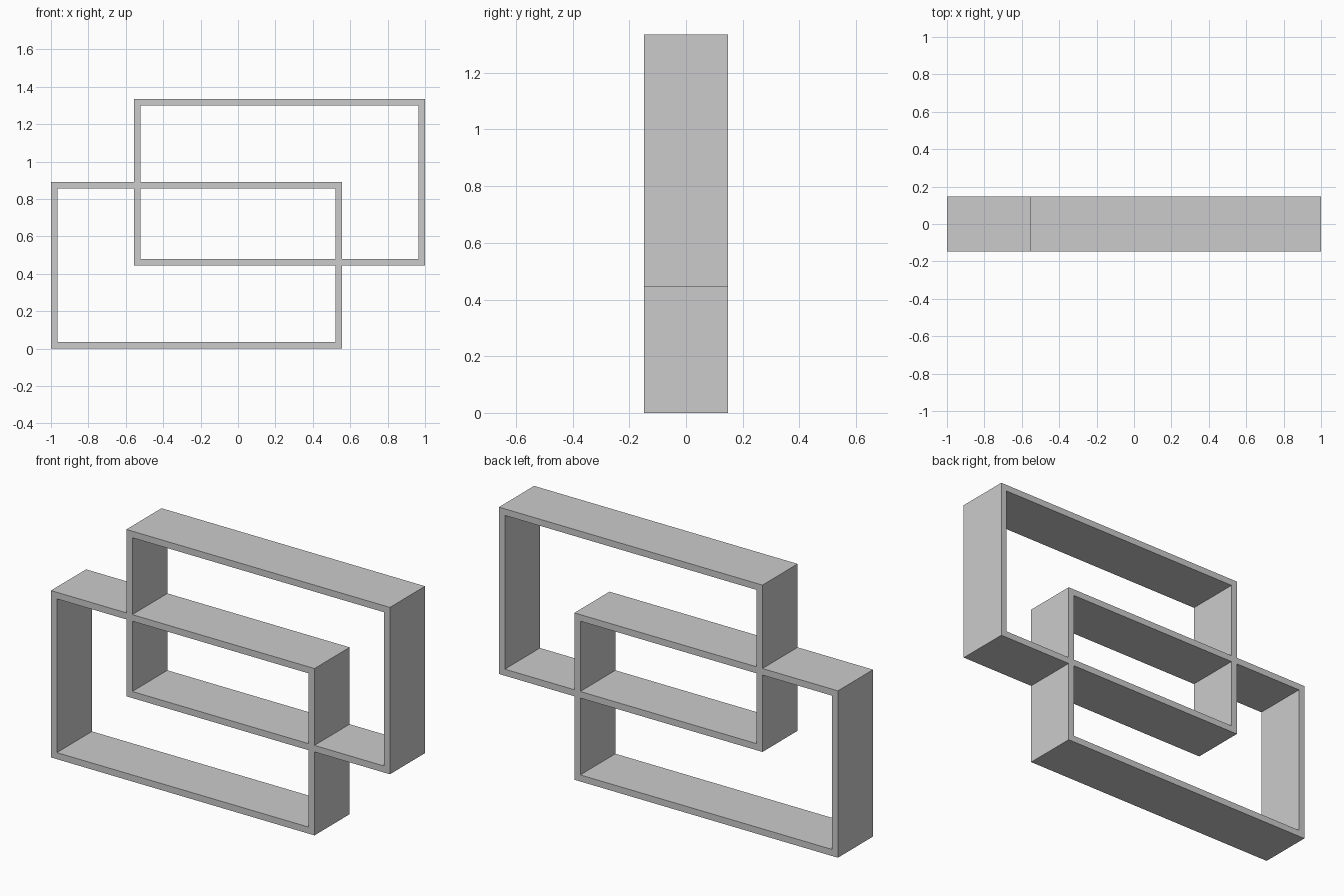
import bpy
import bmesh

if "Cube" in bpy.data.objects:
    bpy.data.objects.remove(bpy.data.objects["Cube"])

DEPTH = 0.296      # front to back
BOARD = 0.035      # board thickness
WIDTH, HEIGHT = 1.555, 0.89


def rect(x0, z0, x1, z1):
    return [(x0, z0), (x1, z0), (x1, z1), (x0, z1)]


def make_frame(name, x, z):
    """Open rectangular shelf box with its lower left corner at (x, z)."""
    t = BOARD
    outer = rect(x, z, x + WIDTH, z + HEIGHT)
    inner = rect(x + t, z + t, x + WIDTH - t, z + HEIGHT - t)
    bm = bmesh.new()
    o = [bm.verts.new((px, -DEPTH / 2, pz)) for px, pz in outer]
    i = [bm.verts.new((px, -DEPTH / 2, pz)) for px, pz in inner]
    # mitred front ring, then pushed back to full depth
    ring = []
    for k in range(4):
        n = (k + 1) % 4
        ring.append(bm.faces.new((o[k], o[n], i[n], i[k])))
    ext = bmesh.ops.extrude_face_region(bm, geom=ring, use_keep_orig=True)
    moved = [g for g in ext["geom"] if isinstance(g, bmesh.types.BMVert)]
    bmesh.ops.translate(bm, verts=moved, vec=(0, DEPTH, 0))
    bmesh.ops.recalc_face_normals(bm, faces=bm.faces)
    mesh = bpy.data.meshes.new(name)
    bm.to_mesh(mesh)
    bm.free()
    obj = bpy.data.objects.new(name, mesh)
    bpy.context.collection.objects.link(obj)
    return obj


# Two identical frames, offset diagonally
shelf = make_frame("interlocked_shelf", -1.0, 0.0)
upper = make_frame("upper_frame", 1.0 - WIDTH, 0.445)

# Fuse them where the boards cross
mod = shelf.modifiers.new("join_frames", 'BOOLEAN')
mod.operation = 'UNION'
mod.solver = 'EXACT'
mod.object = upper
bpy.context.view_layer.objects.active = shelf
bpy.ops.object.modifier_apply(modifier=mod.name)
bpy.data.objects.remove(upper)
